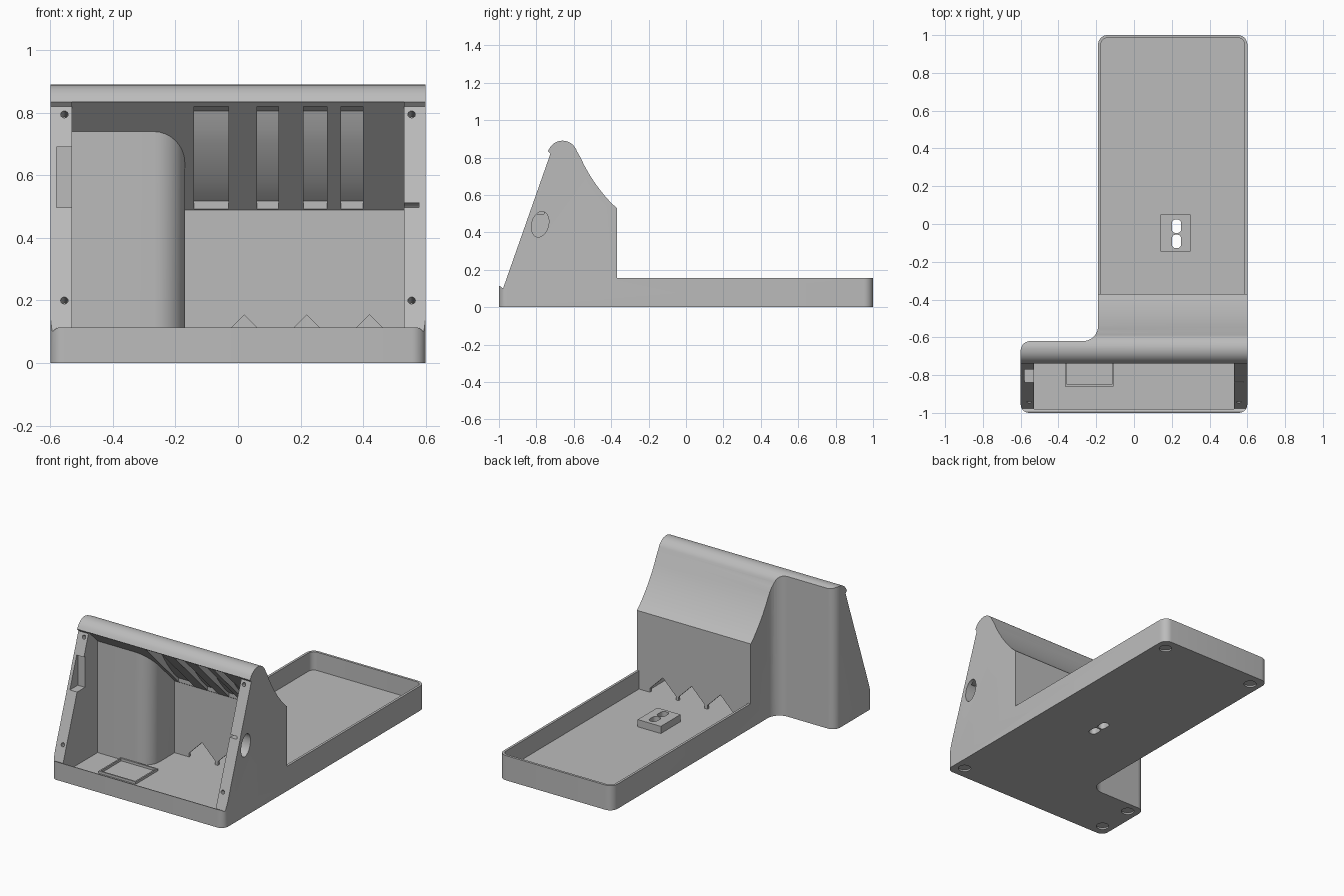
import bpy, bmesh, math
from mathutils import Vector

if "Cube" in bpy.data.objects:
    bpy.data.objects.remove(bpy.data.objects["Cube"], do_unlink=True)

plastic = bpy.data.materials.new("grey plastic")
plastic.use_nodes = True
GREY = (0.5, 0.5, 0.5, 1)
plastic.diffuse_color = GREY
plastic.node_tree.nodes["Principled BSDF"].inputs["Base Color"].default_value = GREY


def prism(name, pts, axis, lo, hi):
    """Extrude a 2D outline along z (points are x, y) or along x (points are y, z) or y (x, z)."""
    place = {"z": lambda a, b, c: (a, b, c),
             "x": lambda a, b, c: (c, a, b),
             "y": lambda a, b, c: (a, c, b)}[axis]
    bm = bmesh.new()
    face = bm.faces.new([bm.verts.new(place(a, b, lo)) for a, b in pts])
    ext = bmesh.ops.extrude_face_region(bm, geom=[face])
    moved = [v for v in ext["geom"] if isinstance(v, bmesh.types.BMVert)]
    bmesh.ops.translate(bm, verts=moved, vec=place(0, 0, hi - lo))
    bmesh.ops.recalc_face_normals(bm, faces=bm.faces)
    mesh = bpy.data.meshes.new(name)
    bm.to_mesh(mesh)
    bm.free()
    mesh.materials.append(plastic)
    obj = bpy.data.objects.new(name, mesh)
    bpy.context.collection.objects.link(obj)
    return obj


def rounded(corners, steps=8):
    """Outline whose (x, y, radius) right-angle corners are filleted."""
    out = []
    for i, (x, y, r) in enumerate(corners):
        p = Vector((x, y))
        if not r:
            out.append((x, y))
            continue
        a = (Vector(corners[i - 1][:2]) - p).normalized() * r
        b = (Vector(corners[(i + 1) % len(corners)][:2]) - p).normalized() * r
        for k in range(steps + 1):
            t = k / steps * math.pi / 2
            out.append(tuple(p + a * (1 - math.sin(t)) + b * (1 - math.cos(t))))
    return out


def rect(x0, x1, y0, y1, r=0):
    return rounded([(x0, y0, r), (x1, y0, r), (x1, y1, r), (x0, y1, r)])


def ellipse(cx, cy, rx, ry, tilt=0, n=24):
    c, s = math.cos(tilt), math.sin(tilt)
    ring = [(rx * math.cos(k * math.tau / n), ry * math.sin(k * math.tau / n)) for k in range(n)]
    return [(cx + c * u - s * v, cy + s * u + c * v) for u, v in ring]


def combine(target, tool, operation="DIFFERENCE"):
    mod = target.modifiers.new(tool.name, "BOOLEAN")
    mod.operation, mod.solver, mod.object = operation, "EXACT", tool
    bpy.context.view_layer.objects.active = target
    bpy.ops.object.modifier_apply(modifier=mod.name)
    bpy.data.objects.remove(tool, do_unlink=True)


FLOOR = 0.04

# Roof curve running from the back wall up to the crown
roof = [(-0.37, 0.53), (-0.40, 0.557), (-0.43, 0.59), (-0.46, 0.627), (-0.49, 0.668),
        (-0.52, 0.715), (-0.545, 0.76), (-0.565, 0.802)]
crown = [(-0.66 + 0.08 * math.cos(t), 0.81 + 0.08 * math.sin(t))
         for t in [math.radians(18 + 9 * k) for k in range(16)]]

# Stand body: L-shaped footprint trimmed by the side profile
body = prism("stand_body", rounded([
    (-0.6, -1, 0.045), (0.6, -1, 0.045), (0.6, 1, 0.05), (-0.19, 1, 0.05),
    (-0.19, -0.62, 0.08), (-0.6, -0.62, 0.05)]), "z", 0, 1)
side = [(-1.1, 0), (-1.1, 0.113), (-0.995, 0.113), (-0.978, 0.1), (-0.725, 0.82), (-0.738, 0.835)]
side += list(reversed(crown)) + list(reversed(roof)) + [(-0.37, 0.155), (1.1, 0.155), (1.1, 0)]
combine(body, prism("side_trim", side, "x", -0.7, 0.7), "INTERSECT")

# Front cavity, closed above by a 45 degree ceiling
cavity = prism("cavity", rounded([
    (-0.53, -0.98, 0), (0.53, -0.98, 0), (0.53, -0.385, 0), (-0.17, -0.385, 0),
    (-0.17, -0.635, 0.1), (-0.53, -0.635, 0)]), "z", FLOOR, 1)
ceiling = [(-1.2, 0), (0, 0), (0, 0.105), (-0.73, 0.835), (-1.2, 0.835)]
combine(cavity, prism("ceiling_trim", ceiling, "x", -0.7, 0.7), "INTERSECT")
combine(body, cavity)

# Vent recesses under the roof
inner = [(y - 0.018, z - 0.012) for y, z in roof[:-1]]
recess = [(-0.388, 0.42)] + inner + [(-0.585, 0.805), (-0.61, 0.82), (-0.73, 0.82), (-0.73, 0.76)]
for x0, x1 in [(-0.14, -0.03), (0.06, 0.13), (0.21, 0.285), (0.33, 0.4)]:
    combine(body, prism("roof_recess", recess, "x", x0, x1))

# Tray hollow
combine(body, prism("tray_hollow", rounded([
    (-0.175, -0.37, 0), (0.585, -0.37, 0), (0.585, 0.985, 0.035), (-0.175, 0.985, 0.035)]),
    "z", FLOOR, 0.5))

# Peaked openings between cavity and tray
for x in (0.02, 0.22, 0.42):
    house = [(x - 0.09, FLOOR), (x + 0.09, FLOOR), (x + 0.09, 0.064), (x, 0.154), (x - 0.09, 0.064)]
    combine(body, prism("cable_opening", house, "y", -0.43, -0.34))

# Side cable hole and the notches in the front flanges
combine(body, prism("side_hole", ellipse(-0.78, 0.443, 0.045, 0.07, -0.25), "x", 0.5, 0.7))
combine(body, prism("right_notch", rect(-0.58, -0.5, -0.9, -0.76), "z", 0.497, 0.69))
combine(body, prism("left_notch", rect(0.5, 0.578, -0.9, -0.78), "z", 0.497, 0.513))

# Screw holes square to the sloping flanges
normal = Vector((0, -0.72, 0.253)).normalized()
for x in (-0.555, 0.555):
    for z in (0.2, 0.795):
        hole = prism("screw_hole", ellipse(0, 0, 0.012, 0.012, n=12), "z", -0.06, 0.03)
        hole.rotation_euler = normal.to_track_quat("Z", "Y").to_euler()
        hole.location = (x, -0.978 + (z - 0.1) * 0.351, z)
        bpy.context.view_layer.update()
        combine(body, hole)

# Connector block with two through slots
combine(body, prism("connector_block", rect(0.14, 0.3, -0.145, 0.05), "z", 0.02, 0.085), "UNION")
for y in (-0.092, -0.012):
    combine(body, prism("slot", rect(0.2, 0.25, y - 0.036, y + 0.036, 0.022), "z", -0.1, 0.2))

# Round foot recesses underneath
for x, y in [(0.53, 0.92), (-0.12, 0.92), (0.53, -0.92), (-0.53, -0.92), (-0.53, -0.69)]:
    combine(body, prism("foot_recess", ellipse(x, y, 0.037, 0.037), "z", -0.1, 0.01))

# Raised rectangular frame on the cavity floor
frame = prism("floor_frame", rect(-0.365, -0.108, -0.86, -0.64), "z", FLOOR - 0.005, FLOOR + 0.015)
combine(frame, prism("frame_opening", rect(-0.356, -0.117, -0.851, -0.649), "z", 0, 0.2))

for obj in (body, frame):
    bpy.ops.object.select_all(action="DESELECT")
    obj.select_set(True)
    bpy.context.view_layer.objects.active = obj
    bpy.ops.object.shade_smooth_by_angle(angle=math.radians(30))
